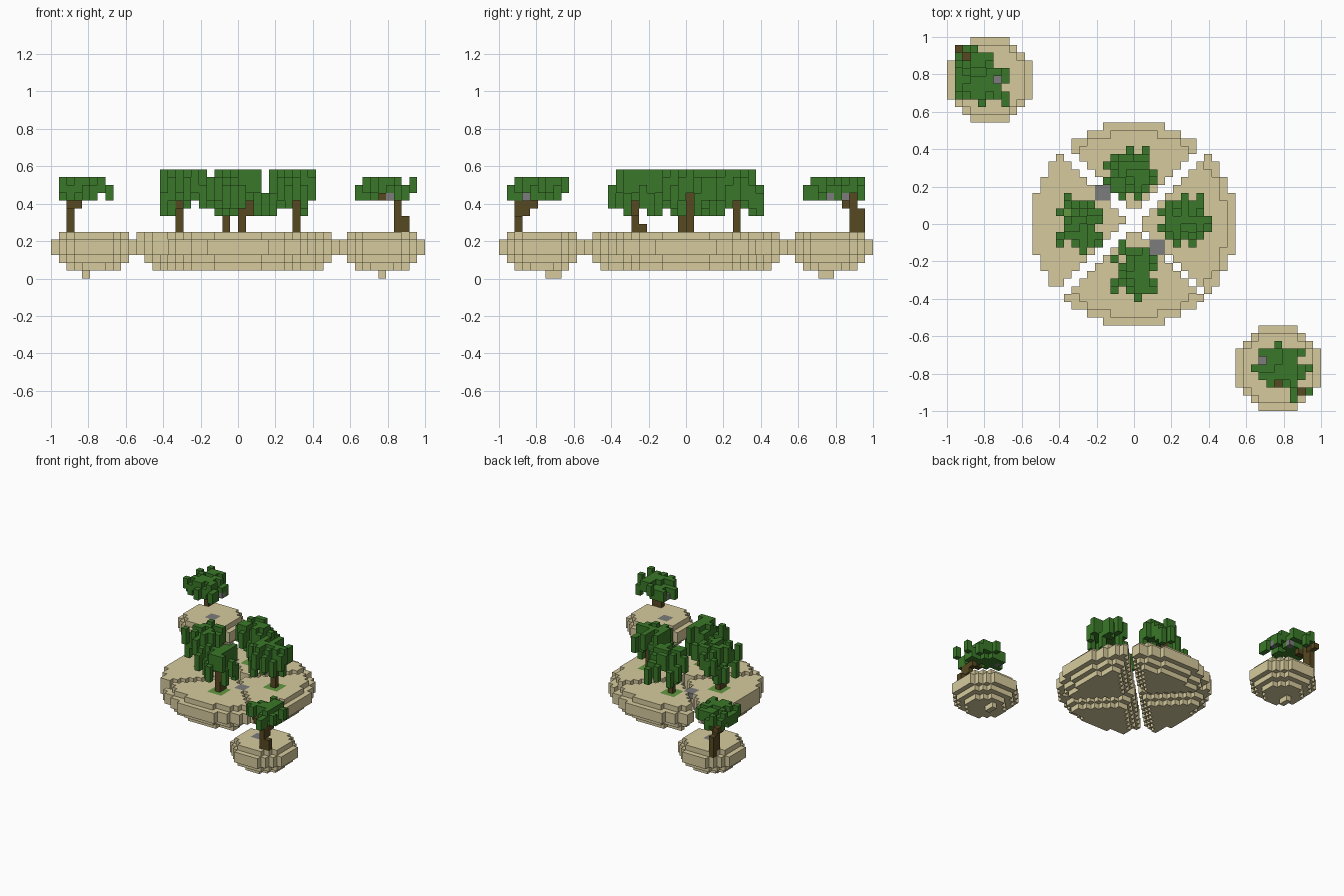
import bpy, bmesh, random
from math import hypot
from mathutils import Vector

if "Cube" in bpy.data.objects:
    bpy.data.objects.remove(bpy.data.objects["Cube"])
random.seed(7)
S = 1 / 24  # edge of one block


def material(name, rgb):
    lin = [((c / 255 + 0.055) / 1.055) ** 2.4 for c in rgb] + [1]
    m = bpy.data.materials.new(name)
    m.use_nodes = True
    m.diffuse_color = lin
    m.node_tree.nodes["Principled BSDF"].inputs["Base Color"].default_value = lin
    return m


SAND = material("sand", (214, 202, 157))
GRASS = material("grass", (98, 152, 64))
STONE = material("stone", (124, 124, 124))
LEAF = material("leaf_green", (58, 121, 41))
BARK = material("bark_brown", (86, 72, 32))

AXES = [Vector(a) * s for a in ((1, 0, 0), (0, 1, 0), (0, 0, 1)) for s in (1, -1)]


def build(name, cells, mats):
    """Skin a dict of {block: material slot} with its outer faces only."""
    bm = bmesh.new()
    for c, slot in cells.items():
        for n in AXES:
            if tuple(int(a + b) for a, b in zip(c, n)) in cells:
                continue
            u = Vector((n.y, n.z, n.x))
            v = n.cross(u)
            mid = Vector(c) + Vector((0.5, 0.5, 0.5)) + n / 2
            corners = [mid + (u * a + v * b) / 2 for a, b in ((-1, -1), (1, -1), (1, 1), (-1, 1))]
            f = bm.faces.new([bm.verts.new(p * S) for p in corners])
            f.material_index = slot
    bmesh.ops.remove_doubles(bm, verts=bm.verts, dist=1e-4)
    me = bpy.data.meshes.new(name)
    bm.to_mesh(me)
    bm.free()
    for m in mats:
        me.materials.append(m)
    ob = bpy.data.objects.new(name, me)
    bpy.context.collection.objects.link(ob)


def box(x, y, z, w=1, d=1, h=1, slot=0):
    return {(x + i, y + j, z + k): slot
            for i in range(w) for j in range(d) for k in range(h)}


# Layer number -> how far its rim steps inwards
INSET = {1: 2, 2: 1, 3: 0, 4: 0, 5: 1}

# Stepping stones in the channel, level with the ground
STONES = {"back_right_stone": box(-5, 3, 5, 2, 2), "front_left_stone": box(2, -4, 5, 2, 2)}
for name, cells in STONES.items():
    build(name, cells, [STONE])

# Main island quarters: sign and least distance from each diagonal channel
QUARTERS = {"left": (1, 1, 1, 0), "back": (-1, 2, 1, 1),
            "right": (-1, 2, -1, 2), "front": (1, 1, -1, 2)}
TRUNKS = {"left": (7, 0), "back": (-2, 6), "right": (-8, 0), "front": (0, -7)}

for side, (sign_a, min_a, sign_b, min_b) in QUARTERS.items():
    cells = {}
    for z, inset in INSET.items():
        # The top layer is flush along the channels
        gap = 0 if z == 5 else inset
        rim = 0 if z == 5 and side == "right" else inset
        cells.update({(x, y, z): 0 for x in range(-13, 13) for y in range(-13, 13)
                      if sign_a * (x - y) >= min_a + gap
                      and sign_b * (x + y) >= min_b + gap
                      and hypot(x + 0.5, y + 0.5) < 13 - rim})
    # Grass patch around the trunk
    tx, ty = TRUNKS[side]
    for c in box(tx - 1, ty - 1, 5, 3, 3):
        if c in cells:
            cells[c] = 1
    # Leave room for the stones
    for stone in STONES.values():
        for c in stone:
            cells.pop(c, None)
    build(side + "_island_quarter", cells, [SAND, GRASS])

# Small islands, each with a flush stone and a tip below
for name, cx, cy, tip, rock in (("back_right", -19, 18, (-20, 17), (-19, 17)),
                                ("front_left", 18, -19, (18, -18), (16, -19))):
    cells = {(cx + i, cy + j, z): 0 for z, inset in INSET.items()
             for i in range(-5, 6) for j in range(-5, 6) if hypot(i, j) < 5.6 - inset}
    cells.update(box(*tip, 0, 1, 2))
    cells.update(box(*rock, 5, 2, 2, 1, 1))
    build(name + "_small_island", cells, [SAND, STONE])

# Leaf plans, first row at the back
ROUND = ["...#.#.", ".#####.", "######.", ".######", "#######", ".#####.", "..#.#.."]
LONG = [".#....", ".####.", "#.####", ".#####", ".####.", "######", "#.####", "...#.."]
PALM = ["...#....", ".######.", "..####..", "########", ".######.", "..#.##..",
        ".....#.#", ".....#.."]
PALM_BACK = [".##....", "#.###..", "#####..", "#######", "#####.#", "######.",
             "#######", "...#..#"]


def canopy(name, plan, x0, ytop, low, top, fruit=()):
    """Ragged dome of leaves with a drooping rim; fruit are grey blocks in it."""
    spots = {(x0 + i, ytop - j) for j, row in enumerate(plan)
             for i, ch in enumerate(row) if ch == "#"}
    depth = (top - low) // 2 + 1
    cells = {}
    for x, y in sorted(spots):
        inner = all((x + a, y + b) in spots for a, b in ((1, 0), (-1, 0), (0, 1), (0, -1)))
        if inner:
            end = top - (random.random() < 0.3)
            cells.update(box(x, y, top - 2, h=end - top + 3))
        else:
            start = random.choice(range(low, top - depth + 2))
            cells.update(box(x, y, start, h=depth))
    for c in fruit:
        cells[c] = 1
    build(name, cells, [LEAF, STONE])


canopy("back_canopy", ROUND, -4, 9, 8, 13)
canopy("left_canopy", ROUND, 3, 3, 8, 13)
canopy("right_canopy", LONG, -10, 3, 8, 13)
canopy("front_canopy", LONG, -3, -3, 8, 13)
canopy("front_left_palm_canopy", PALM, 15, -16, 10, 12, [(19, -21, 10), (16, -18, 10)])
canopy("back_right_palm_canopy", PALM_BACK, -23, 22, 10, 12, [(-17, 18, 10), (-19, 20, 10)])

# Trunks on the main island
for side, (x, y) in TRUNKS.items():
    cells = box(x, y, 6, h=5 if side in ("left", "back") else 4)
    if side == "right":
        cells.update(box(x - 1, y, 8, h=2))
        cells.update(box(x, y - 1, 6, h=3))
    if side == "front":
        cells.update(box(x + 1, y, 8, h=2))
        cells.update(box(x, y + 1, 6))
    build(side + "_trunk", cells, [BARK])

# Leaning trunks on the small islands
lean = {**box(20, -23, 4, 1, 3, 2), **box(22, -22, 4), **box(21, -22, 4, h=4),
        **box(20, -22, 6, h=4), **box(20, -21, 8, h=2), **box(20, -20, 9),
        **box(18, -21, 10)}
build("front_left_palm_trunk", lean, [BARK])
lean = {**box(-22, 21, 6, h=5), **box(-22, 22, 5, h=4), **box(-23, 22, 10),
        **box(-22, 20, 9), **box(-21, 20, 9)}
build("back_right_palm_trunk", lean, [BARK])
